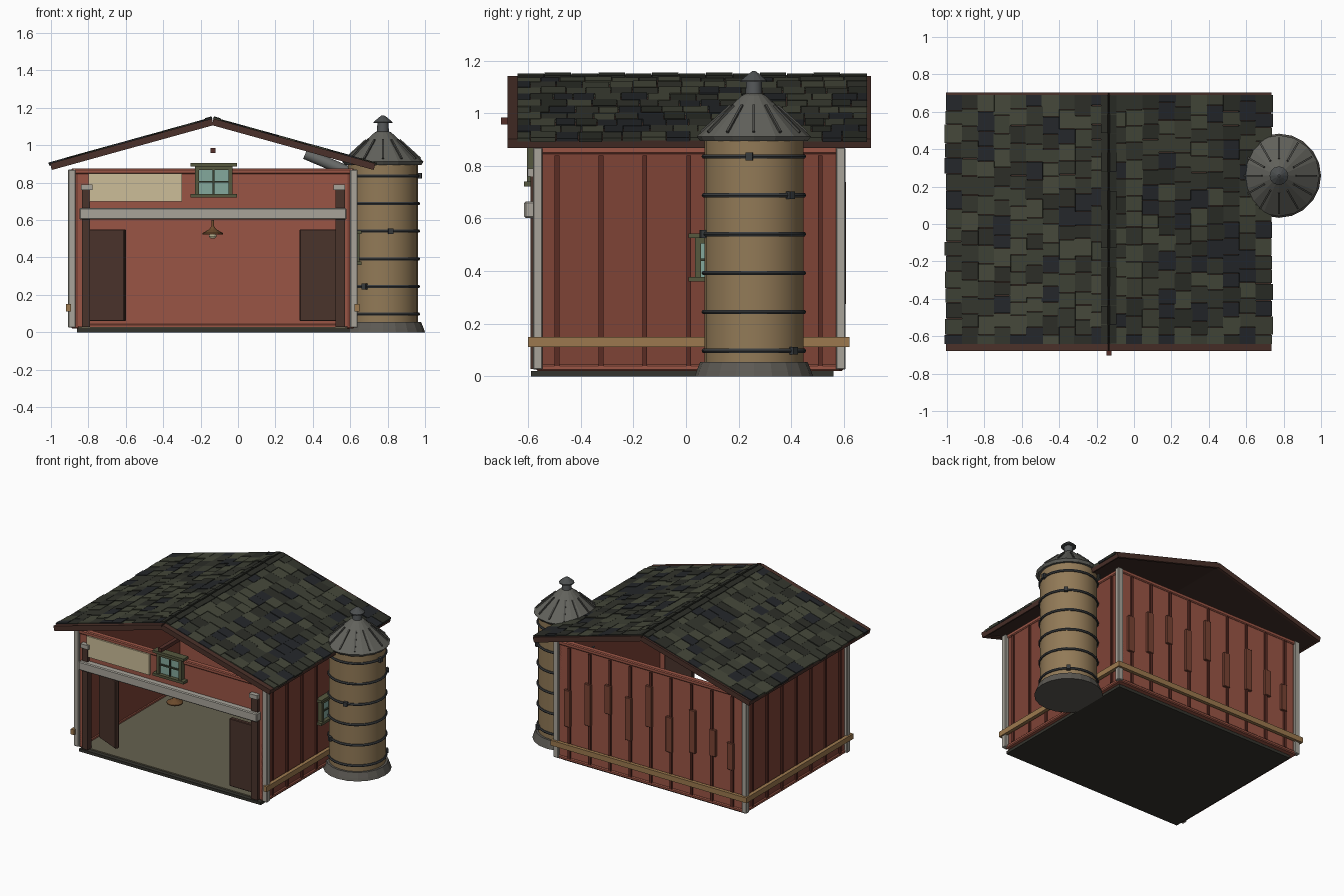
import bpy, bmesh, math, random
from mathutils import Vector, Matrix

if "Cube" in bpy.data.objects:
    bpy.data.objects.remove(bpy.data.objects["Cube"])

random.seed(4)
C = -0.135            # barn centre line in x
XL, XR, YF, YB = -0.885, 0.615, -0.57, 0.59   # outer wall faces
SX, SY = 0.775, 0.258  # silo axis
mats = {}


def paint(ob, hexcol):
    if hexcol not in mats:
        m = bpy.data.materials.new("paint_" + hexcol)
        c = [int(hexcol[i:i + 2], 16) / 255 for i in (0, 2, 4)]
        m.diffuse_color = [((v + .055) / 1.055) ** 2.4 if v > .04 else v / 12.92 for v in c] + [1]
        m.use_nodes = True
        m.node_tree.nodes["Principled BSDF"].inputs["Base Color"].default_value = m.diffuse_color
        mats[hexcol] = m
    ob.data.materials.append(mats[hexcol])


def finish(name, bm, col, smooth=False):
    bmesh.ops.recalc_face_normals(bm, faces=bm.faces)
    me = bpy.data.meshes.new(name)
    bm.to_mesh(me)
    bm.free()
    ob = bpy.data.objects.new(name, me)
    bpy.context.collection.objects.link(ob)
    paint(ob, col)
    if smooth:
        bpy.context.view_layer.objects.active = ob
        bpy.ops.object.select_all(action='DESELECT')
        ob.select_set(True)
        bpy.ops.object.shade_smooth_by_angle(angle=math.radians(35))
    return ob


def boxes(name, items, col, fn=None, bevel=0):
    """Each item is (x0, x1, y0, y1, z0, z1); fn optionally remaps points."""
    bm = bmesh.new()
    for x0, x1, y0, y1, z0, z1 in items:
        vs = bmesh.ops.create_cube(bm, size=1)['verts']
        for v in vs:
            p = Vector((x0 if v.co.x < 0 else x1, y0 if v.co.y < 0 else y1, z0 if v.co.z < 0 else z1))
            v.co = fn(p) if fn else p
    if bevel:
        bmesh.ops.bevel(bm, geom=bm.edges[:], offset=bevel, segments=1, affect='EDGES')
    return finish(name, bm, col)


def lathe(name, prof, n, col, x, y, smooth=False):
    """Revolve (radius, z) points around a vertical axis, with end caps."""
    bm = bmesh.new()
    rings = [[bm.verts.new((x + r * math.cos(2 * math.pi * i / n), y + r * math.sin(2 * math.pi * i / n), z))
              for i in range(n)] for r, z in prof]
    for a, b in zip(rings, rings[1:]):
        for i in range(n):
            bm.faces.new((a[i], a[(i + 1) % n], b[(i + 1) % n], b[i]))
    bm.faces.new(rings[0])
    bm.faces.new(rings[-1])
    return finish(name, bm, col, smooth)


RED, BATTEN, BROWN, GREY, TAN, OLIVE = "9a5545", "5a2c24", "4a332b", "a8a49a", "9c794e", "56583f"

# Floor slab
boxes("base_slab", [(-0.86, 0.595, -0.59, 0.56, 0, 0.02)], "34332d")
boxes("floor", [(-0.86, 0.59, -0.56, 0.56, 0.02, 0.028)], "66614f")

# Walls, open at the gables
boxes("side_walls", [(XL, XL + .03, YF, YB, .03, .86), (XR - .03, XR, YF, YB, .03, .86)], "7f4336")
boxes("back_wall", [(XL, XR, YB - .03, YB, .03, .86)], RED)
boxes("front_header", [(XL, XR, YF, YF + .03, .62, .86)], RED)
boxes("front_jambs", [(XL, -.82, YF, YF + .03, .03, .64), (.55, XR, YF, YF + .03, .03, .64)], RED)
plates = []
for z0, z1 in ((.845, .875), (.02, .045)):
    plates += [(XL - .008, XL + .035, YF, YB, z0, z1), (XR - .035, XR + .008, YF, YB, z0, z1),
               (XL, XR, YB - .035, YB + .008, z0, z1)]
plates.append((XL, XR, YF - .008, YF + .035, .845, .875))
boxes("wall_plates", plates, RED, bevel=.006)

# Vertical battens and patch planks
batt = []
for i in range(7):
    y = -.49 + i * .1667
    batt += [(XL - .012, XL + .004, y - .009, y + .009, .04, .84), (XR - .004, XR + .012, y - .009, y + .009, .04, .84)]
pl = []
for i in range(9):
    x = C + (i - 4) * .163
    batt.append((x - .009, x + .009, YB - .004, YB + .012, .04, .84))
    z, h = random.uniform(.25, .5), random.uniform(.18, .32)
    w = random.choice((-.012, .012))
    pl.append((x + w - .025, x + w + .025, YB - .004, YB + .018, z, z + h))
boxes("wall_battens", batt, BATTEN)
boxes("patch_planks", pl, "7a4434", bevel=.003)

# Corner boards
corners = [(x, x + .04, y, y + .036, .025, .87) for x in (-.908, .6) for y in (-.582, .57)]
boxes("corner_boards", corners, GREY, bevel=.004)

# Low rail around sides and back
boxes("low_rails", [(XL - .035, XL - .008, -.6, .62, .112, .15), (XR + .008, XR + .035, -.6, .62, .112, .15),
                    (XL - .035, XR + .035, .598, .622, .112, .15)], TAN)

# Front posts, lintel, brackets
boxes("front_posts", [(-.835, -.79, -.592, -.545, .028, .76), (.52, .572, -.592, -.545, .028, .76)], BROWN)
boxes("lintel_beam", [(-.848, .58, -.615, -.565, .602, .665)], GREY, bevel=.006)
boxes("post_brackets", [(-.84, -.778, -.602, -.56, .76, .79), (.51, .572, -.602, -.56, .76, .79)], GREY)

# Doors
D = Matrix.Translation((-.80, -.43, 0)) @ Matrix.Rotation(-.42, 4, 'Z')
panel = [(0, .215, -.014, .014, .06, .55)]
boxes("left_door", panel, BROWN, fn=lambda p: D @ p, bevel=.004)
boxes("right_door", [(.33, .53, -.57, -.54, .06, .55)], BROWN, bevel=.004)

# Blank sign board
boxes("blank_sign_board", [(-.80, -.30, -.588, -.565, .7, .85)], "ccbd98")


# Windows: local x across, y outward (negative), z up
def window(name, fn):
    boxes(name + "_frame", [(-.1, -.078, -.035, .01, .01, .165), (.078, .1, -.035, .01, .01, .165),
                            (-.1, .1, -.035, .01, .145, .165), (-.125, .125, -.045, .01, .165, .183),
                            (-.125, .125, -.045, .01, 0, .018)], OLIVE, fn)
    boxes(name + "_bars", [(-.005, .005, -.028, 0, .018, .15), (-.08, .08, -.028, 0, .078, .088)], "3c4434", fn)
    boxes(name + "_glass", [(-.08, .08, -.018, 0, .015, .15)], "84a89c", fn)


window("front_window", lambda p: p + Vector((-.13, YF, .722)))
window("side_window", lambda p: Vector((XR - p.y, p.x + .135, p.z + .36)))

# Hoist beam and hanging lamp
boxes("hoist_beam", [(-.147, -.119, -.703, -.42, .958, .984)], "55302a")
lathe("lamp_shade", [(.006, .6), (.008, .565), (.02, .55), (.055, .53), (.055, .523), (.02, .523)], 12, "6b4a2c", C, -.53)
lathe("lamp_bulb", [(.012, .528), (.022, .515), (.012, .502)], 10, "d8cfa8", C, -.53)

# Roof: u runs down the slope, w is the height above the deck
A = math.radians(15.5)
LEN = .865 / math.cos(A)


def slope(s):
    return lambda p: Vector((C + s * (p.x * math.cos(A) + p.z * math.sin(A)), p.y,
                             1.125 - p.x * math.sin(A) + p.z * math.cos(A)))


shades = ("2b2d27", "33352d", "3d4034", "24272a", "45483a")
for s, side in ((-1, "left"), (1, "right")):
    f = slope(s)
    boxes(side + "_roof_deck", [(0, LEN - .01, -.65, .69, -.012, .01)], "3a2a24", f)
    boxes(side + "_roof_trim", [(0, LEN, -.678, -.64, -.018, .018), (0, LEN, .685, .703, -.018, .018),
                                (LEN - .015, LEN, -.67, .7, -.018, .012)], "4a3029", f)
    tiles = {c: [] for c in shades}
    rows = 10
    for r in range(rows):
        u0, u1 = r * LEN / rows, (r + 1) * LEN / rows + .004
        y = -.642
        first = .05 if r % 2 else .09
        while y < .68:
            w = first if y < -.64 else random.uniform(.07, .105)
            y1 = min(y + w, .69)
            if .69 - y1 < .03:
                y1 = .69
            lift, e = random.uniform(0, .006), random.uniform(-.006, .004)
            tiles[random.choice(shades)].append((u0, u1 + e, y + .0015, y1 - .0015, .008, .02 + lift))
            y = y1
    for i, c in enumerate(shades):
        # each shingle thins out toward its upper edge
        boxes(f"{side}_shingles_{i + 1}", tiles[c], c, f)
    caps = [(-.002, .036, -.64 + k * .1023, -.64 + (k + 1) * .1023 - .002, .012, .027 + .003 * (k % 2)) for k in range(13)]
    boxes(side + "_ridge_caps", caps, "2b2d27", f)

# Silo
lathe("silo_base", [(.225, 0), (.218, .02), (.204, .055)], 20, "5c5953", SX, SY)
lathe("silo_body", [(.188, .05), (.188, .905)], 24, "927a57", SX, SY, True)
lathe("silo_roof", [(.205, .895), (.217, .912), (.045, 1.068), (.03, 1.075)], 16, "62625c", SX, SY)
lathe("silo_vent", [(.032, 1.06), (.03, 1.12)], 12, "55585a", SX, SY, True)
lathe("silo_vent_cap", [(.05, 1.118), (.05, 1.125), (.02, 1.15), (.006, 1.16)], 12, "4c4f50", SX, SY)

# Silo hoops with clamps
for i in range(6):
    z = .097 + i * .1478
    lathe(f"silo_hoop_{i + 1}", [(.186, z - .008), (.194, z - .008), (.199, z), (.194, z + .008), (.186, z + .008)],
          24, "383b3d", SX, SY, True)
    R = Matrix.Translation((SX, SY, z)) @ Matrix.Rotation(math.radians((50, 240, 150, 282, 45, -5)[i]), 4, 'Z')
    boxes(f"hoop_clamp_{i + 1}", [(.185, .208, -.013, .013, -.015, .015)], "383b3d", lambda p: R @ p)

# Silo roof ribs
tilt = math.atan2(.156, .172)
for k in range(12):
    R = (Matrix.Translation((SX, SY, .912)) @ Matrix.Rotation(k * math.pi / 6, 4, 'Z')
         @ Matrix.Translation((.213, 0, 0)) @ Matrix.Rotation(tilt, 4, 'Y'))
    boxes(f"silo_rib_{k + 1}", [(-.17, -.02, -.005, .005, -.004, .009)], "4c4c48", lambda p: R @ p)

# Feed pipe between silo and barn
a, b = Vector((.36, SY, .955)), Vector((.62, SY, .845))
bm = bmesh.new()
bmesh.ops.create_cone(bm, cap_ends=True, segments=12, radius1=.03, radius2=.03, depth=(b - a).length,
                      matrix=Matrix.Translation((a + b) / 2) @ (b - a).to_track_quat('Z', 'Y').to_matrix().to_4x4())
finish("feed_pipe", bm, "6a6c6a", True)
